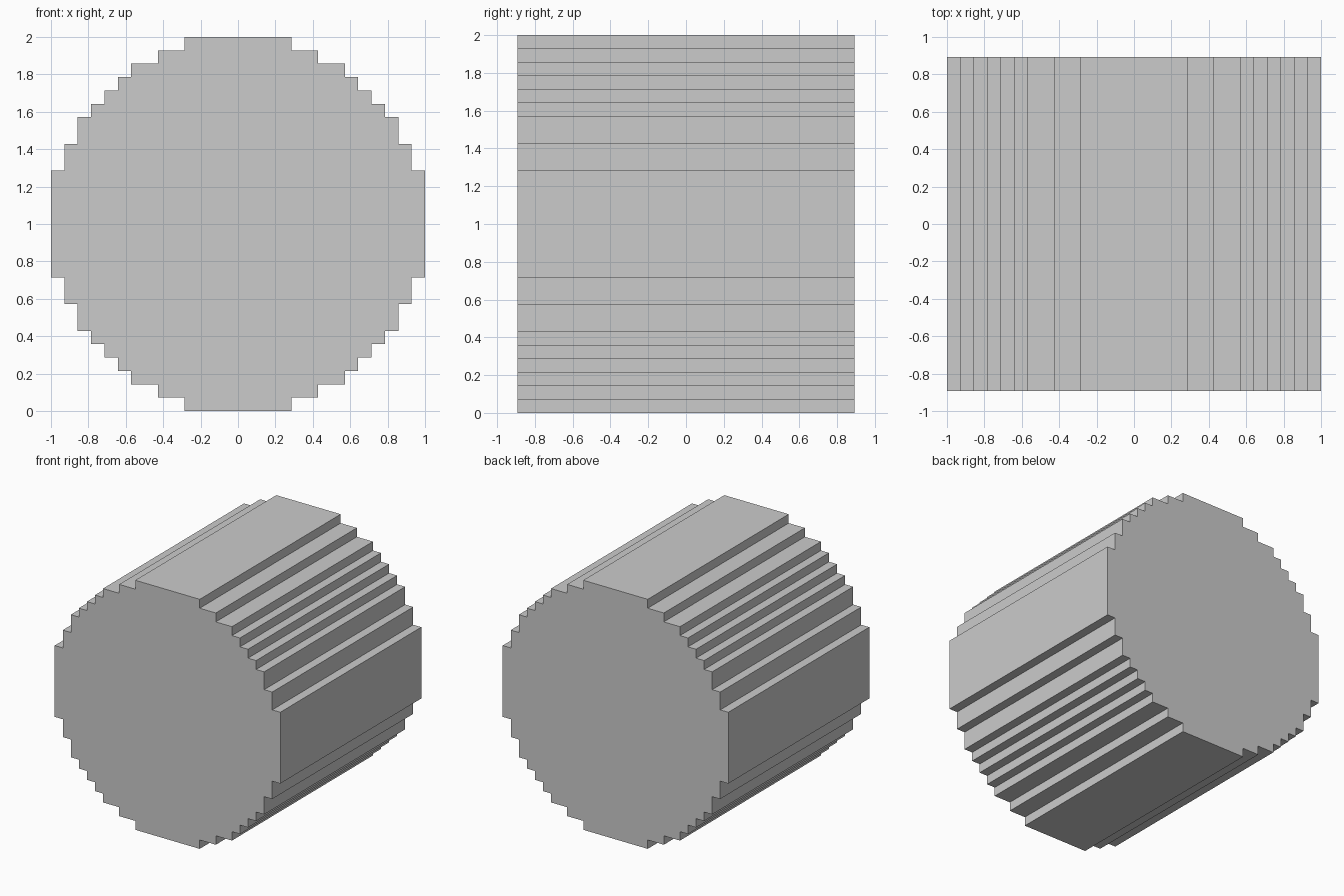
import bpy
import bmesh

cube = bpy.data.objects.get("Cube")
if cube:
    bpy.data.objects.remove(cube, do_unlink=True)

UNIT = 1 / 14          # size of one block
HALF_DEPTH = 12.5 * UNIT

# Outer corners of the stepped rim, in blocks: (half width, height from centre)
steps = [(4, 14), (6, 13), (8, 12), (9, 11), (10, 10),
         (11, 9), (12, 8), (13, 6), (14, 4)]

# Staircase for one quarter, with an inner corner between neighbouring steps
quarter = [steps[0]]
for (x0, z0), (x1, z1) in zip(steps, steps[1:]):
    quarter += [(x0, z1), (x1, z1)]


def mirrored(points, sx, sz):
    """Reflect the quarter, keeping the walk around the rim in one direction."""
    ordered = points if sx * sz > 0 else reversed(points)
    return [(x * sx, z * sz) for x, z in ordered]


outline = []
for sx, sz in ((1, 1), (1, -1), (-1, -1), (-1, 1)):
    outline += mirrored(quarter, sx, sz)

# Front face extruded to the back
bm = bmesh.new()
verts = [bm.verts.new((x * UNIT, -HALF_DEPTH, z * UNIT + 1)) for x, z in outline]
front = bm.faces.new(verts)
result = bmesh.ops.extrude_face_region(bm, geom=[front], use_keep_orig=True)
back = [v for v in result["geom"] if isinstance(v, bmesh.types.BMVert)]
bmesh.ops.translate(bm, verts=back, vec=(0, 2 * HALF_DEPTH, 0))
bmesh.ops.recalc_face_normals(bm, faces=bm.faces)

mesh = bpy.data.meshes.new("stepped_cylinder")
bm.to_mesh(mesh)
bm.free()
drum = bpy.data.objects.new("stepped_cylinder", mesh)
bpy.context.collection.objects.link(drum)
